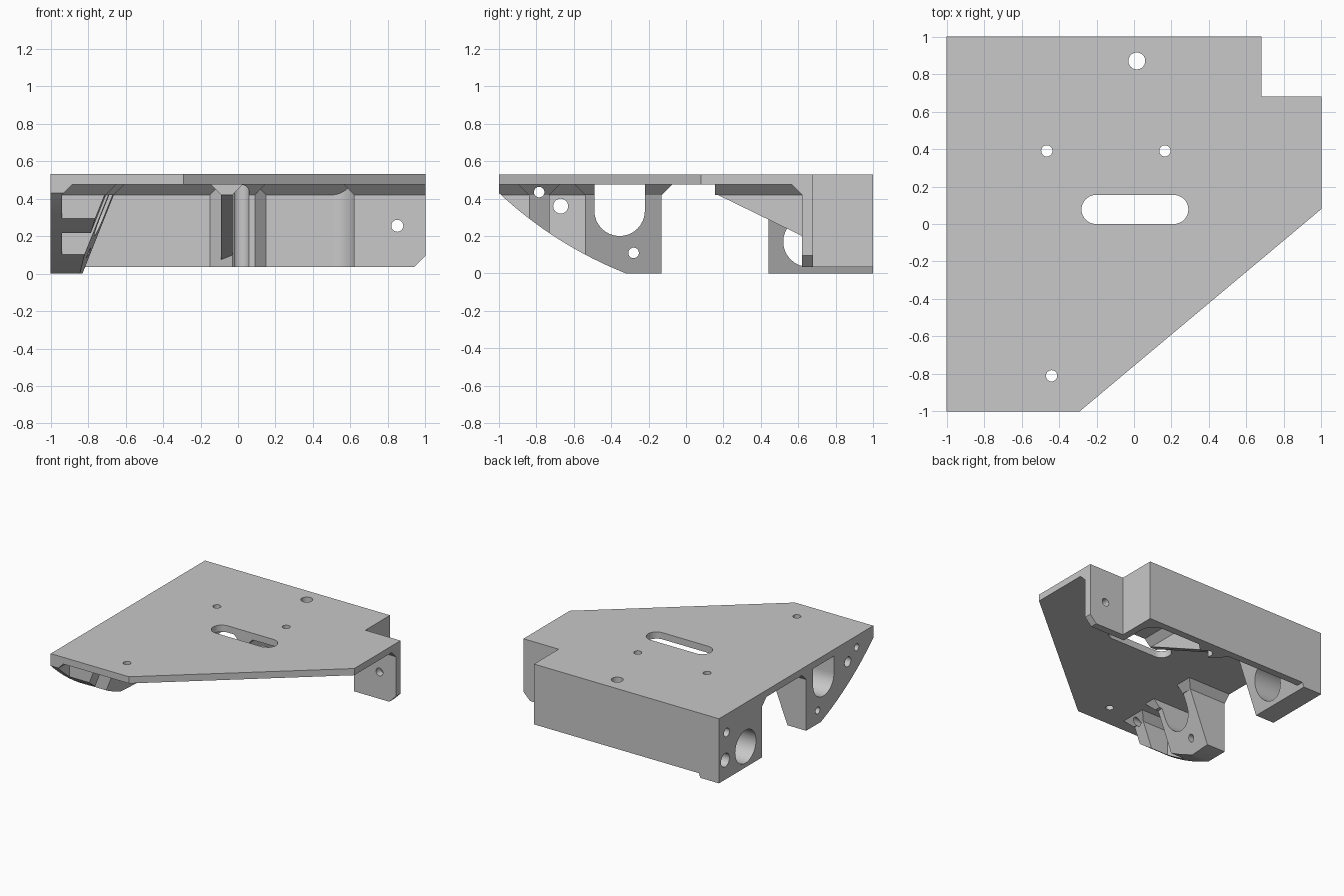
import bpy, bmesh, math

cube = bpy.data.objects.get("Cube")
if cube:
    bpy.data.objects.remove(cube, do_unlink=True)

grey = bpy.data.materials.new("plain_grey")
grey.use_nodes = True
colour = (0.58, 0.58, 0.58, 1)
grey.diffuse_color = colour
grey.node_tree.nodes["Principled BSDF"].inputs["Base Color"].default_value = colour

SHOULDER, CEILING, TOP = 0.42, 0.475, 0.53
FLARE = 0.055     # chamfer width where walls meet the plate


def loft(name, low, high):
    """Solid between two rings of equal length, normals outward."""
    bm = bmesh.new()
    a = [bm.verts.new(p) for p in low]
    b = [bm.verts.new(p) for p in high]
    n = len(a)
    bm.faces.new(a[::-1])
    bm.faces.new(b)
    for i in range(n):
        j = (i + 1) % n
        bm.faces.new((a[i], a[j], b[j], b[i]))
    bm.normal_update()
    if bm.calc_volume(signed=True) < 0:
        bmesh.ops.reverse_faces(bm, faces=bm.faces)
    mesh = bpy.data.meshes.new(name)
    bm.to_mesh(mesh)
    bm.free()
    mesh.materials.append(grey)
    obj = bpy.data.objects.new(name, mesh)
    bpy.context.scene.collection.objects.link(obj)
    return obj


def prism(name, points, axis, start, end):
    """Extrude a 2D profile along one axis."""
    place = {"x": lambda u, v, w: (w, u, v),
             "y": lambda u, v, w: (u, w, v),
             "z": lambda u, v, w: (u, v, w)}[axis]
    return loft(name, [place(u, v, start) for u, v in points],
                [place(u, v, end) for u, v in points])


def arc(cx, cy, r, a0, a1, steps=16):
    return [(cx + r * math.cos(math.radians(a0 + (a1 - a0) * i / steps)),
             cy + r * math.sin(math.radians(a0 + (a1 - a0) * i / steps)))
            for i in range(steps + 1)]


def hole(cx, cy, r, axis, start, end):
    return prism("hole_cutter", arc(cx, cy, r, 0, 360, 32)[:-1], axis, start, end)


def rect(x0, x1, y0, y1):
    return [(x0, y0), (x1, y0), (x1, y1), (x0, y1)]


def flare(name, x0, x1, y0, y1, sides):
    """Chamfer under the plate, widening on the given sides (l, r, f, b)."""
    f = FLARE
    wide = rect(x0 - f * ("l" in sides), x1 + f * ("r" in sides),
                y0 - f * ("f" in sides), y1 + f * ("b" in sides))
    return loft(name + "_flare", [(x, y, SHOULDER) for x, y in rect(x0, x1, y0, y1)],
                [(x, y, CEILING) for x, y in wide])


def inner(y, z):
    """Sloped inner face of the side blocks."""
    return -0.83 + 0.4 * z + 0.07 * (min(y, -0.13) + 0.13)


def side_block(name, y0, y1, sides):
    def ring(z):
        return [(-1, y0, z), (inner(y0, z), y0, z), (inner(y1, z), y1, z), (-1, y1, z)]
    return [loft(name, ring(0), ring(CEILING)),
            flare(name, -1, inner(y1, SHOULDER), y0, y1, sides)]


def cut(part, cutters):
    """Subtract every cutter and bake the result."""
    for c in cutters:
        mod = part.modifiers.new(c.name, "BOOLEAN")
        mod.object = c
        mod.operation = "DIFFERENCE"
        mod.solver = "EXACT"
    bpy.context.view_layer.update()
    baked = bpy.data.meshes.new_from_object(
        part.evaluated_get(bpy.context.evaluated_depsgraph_get()))
    part.modifiers.clear()
    part.data = baked


# Top plate
plate = prism("top_plate", [(-1, -1), (-0.29, -1), (1, 0.08), (1, 0.68),
                            (0.68, 0.68), (0.68, 1), (-1, 1)], "z", CEILING, TOP)

# Side wall with sloped blocks
side_parts = [prism("side_wall", rect(-1, -0.94, -1, -0.13), "z", 0, CEILING),
              flare("side_wall", -1, -0.94, -1, -0.13, "r")]
side_parts += side_block("small_side_block", -0.84, -0.73, "frb")
side_parts += side_block("front_side_block", -0.54, -0.13, "frb")
side_parts += side_block("rear_side_block", 0.44, 1, "fr")

# Back wall, rounded inner corner and stepped wall
back = [(-1, 1), (-1, 0.94)] + arc(0.5, 0.82, 0.12, 90, 0) + [
    (0.62, 0.62), (0.68, 0.62), (0.68, 1)]
wall_parts = [prism("back_wall", back, "z", 0.035, CEILING),
              flare("back_wall", -1, 0.68, 0.94, 1, "f"),
              flare("step_wall", 0.62, 0.68, 0.62, 1, "lf")]

# Mounting tab with clipped corner
tab = [(0.62, 0.035), (0.94, 0.035), (1, 0.095), (1, CEILING), (0.62, CEILING)]
wall_parts += [prism("mounting_tab", tab, "y", 0.62, 0.68),
               flare("mounting_tab", 0.62, 1, 0.62, 0.68, "lf")]

# Tapered centre rib and its pad
rib = [(0.15, CEILING), (0.15, 0.43), (0.95, 0.04), (0.95, CEILING)]
pad = [(-0.15, 0.95), (-0.15, 0.94), (-0.09, 0.88), (-0.03, 0.83), (0.02, 0.88),
       (0.09, 0.88), (0.15, 0.94), (0.15, 0.95)]
wall_parts += [prism("centre_rib", rib, "x", -0.09, -0.03),
               flare("centre_rib", -0.09, -0.03, 0.15, 0.95, "lr"),
               prism("rib_pad", pad, "z", 0.035, CEILING),
               flare("rib_pad", -0.09, 0.09, 0.88, 0.95, "lrf")]

# Curved underside and arched window of the side wall
curve = []
for i in range(17):
    t = i / 16
    curve.append(tuple((1 - t) ** 2 * a + 2 * t * (1 - t) * b + t * t * c
                       for a, b, c in ((-1, -0.7, -0.32), (0.43, 0.15, 0))))
under = [(-1.1, -0.1), (-1.1, 0.43)] + curve + [(-0.32, -0.1)]
window = arc(-0.355, 0.335, 0.135, 180, 360) + [(-0.22, TOP), (-0.49, TOP)]
side_cutters = [prism("under_cutter", under, "x", -1.1, -0.4),
                prism("window_cutter", window, "x", -1.1, -0.5)]
for y, z, r, depth in ((-0.785, 0.435, 0.028, -0.5), (-0.67, 0.36, 0.04, -0.5),
                       (-0.28, 0.11, 0.028, -0.5), (0.655, 0.17, 0.135, -0.5),
                       (0.9, 0.38, 0.035, -0.85), (0.92, 0.16, 0.055, -0.85)):
    side_cutters.append(hole(y, z, r, "x", -1.1, depth))

# Slot and holes of the plate, bore of the tab
slot = arc(-0.2025, 0.0775, 0.0775, 90, 270) + arc(0.2125, 0.0775, 0.0775, -90, 90)
plate_cutters = [prism("slot_cutter", slot, "z", -0.1, 0.6)]
for x, y, r in ((-0.465, 0.39, 0.03), (0.165, 0.39, 0.03),
                (-0.44, -0.81, 0.03), (0.015, 0.87, 0.045)):
    plate_cutters.append(hole(x, y, r, "z", -0.1, 0.6))
tab_cutter = hole(0.85, 0.255, 0.032, "y", 0.5, 0.8)

cut(plate, plate_cutters)
for part in side_parts:
    cut(part, side_cutters)
for part in wall_parts:
    cut(part, side_cutters + plate_cutters + [tab_cutter])
for c in side_cutters + plate_cutters + [tab_cutter]:
    bpy.data.objects.remove(c, do_unlink=True)

# Smooth the bores, keep the edges sharp
for o in bpy.context.selected_objects:
    o.select_set(False)
for part in [plate] + side_parts + wall_parts:
    part.select_set(True)
bpy.context.view_layer.objects.active = plate
bpy.ops.object.shade_smooth_by_angle(angle=math.radians(25))
